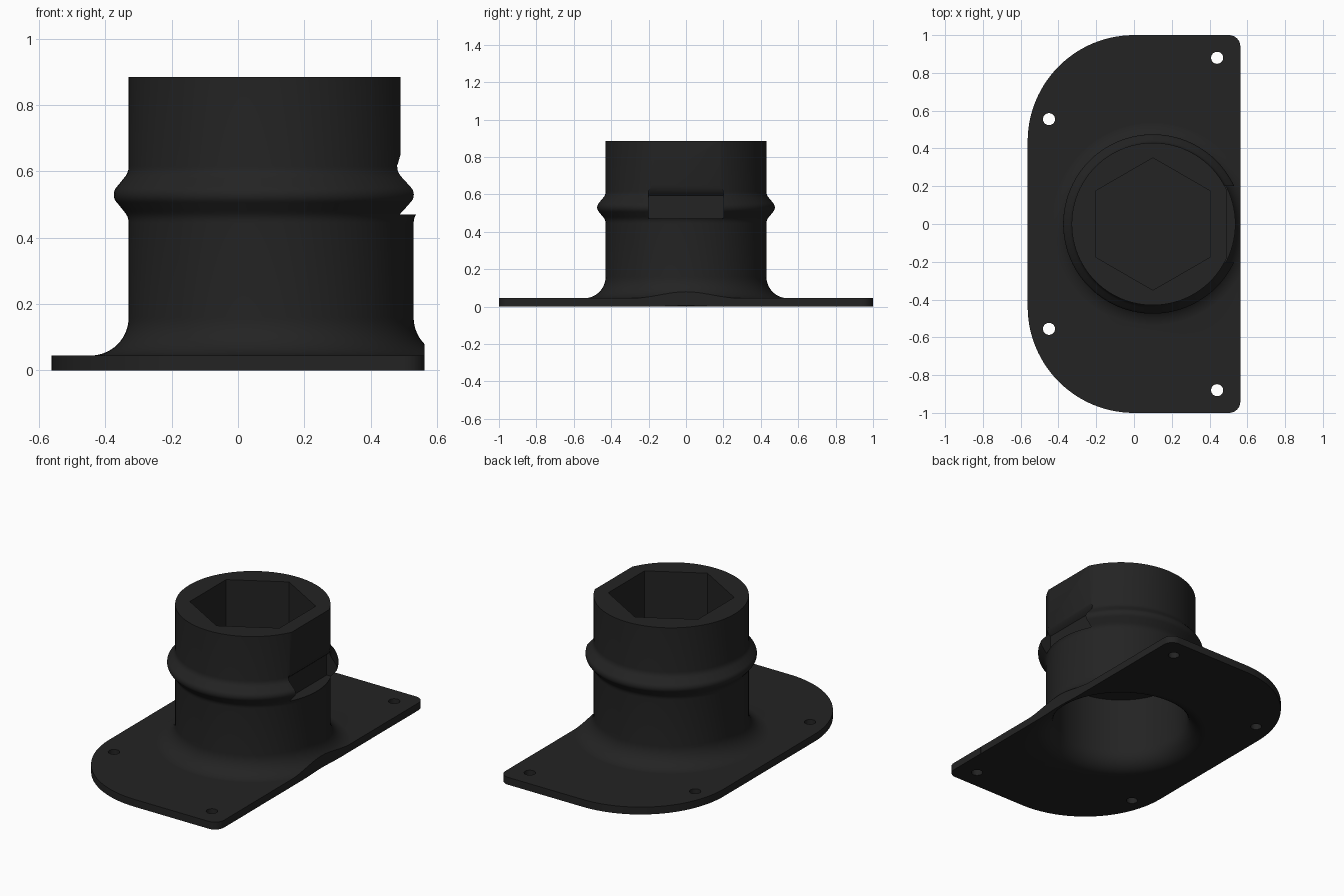
import bpy, bmesh, math
from mathutils import Matrix, Vector

if "Cube" in bpy.data.objects:
    bpy.data.objects.remove(bpy.data.objects["Cube"])

CX = 0.10        # tube axis
EDGE = 0.563     # half width of the plate
R = 0.43         # tube radius

mat = bpy.data.materials.new("charcoal")
mat.diffuse_color = (0.017, 0.017, 0.017, 1)
mat.use_nodes = True
mat.node_tree.nodes["Principled BSDF"].inputs["Base Color"].default_value = mat.diffuse_color


def make_object(name, bm):
    bmesh.ops.remove_doubles(bm, verts=bm.verts, dist=1e-5)
    bmesh.ops.recalc_face_normals(bm, faces=bm.faces)
    me = bpy.data.meshes.new(name)
    bm.to_mesh(me)
    bm.free()
    me.materials.append(mat)
    ob = bpy.data.objects.new(name, me)
    bpy.context.collection.objects.link(ob)
    return ob


def prism(name, points, offset):
    """Closed polygon of 3D points pushed along offset."""
    bm = bmesh.new()
    face = bm.faces.new([bm.verts.new(p) for p in points])
    new = bmesh.ops.extrude_face_region(bm, geom=[face], use_keep_orig=True)["geom"]
    bmesh.ops.translate(bm, vec=Vector(offset),
                        verts=[g for g in new if isinstance(g, bmesh.types.BMVert)])
    return make_object(name, bm)


def lathe(name, profile, steps=96):
    """Spin (radius, z) points about the tube axis."""
    bm = bmesh.new()
    vs = [bm.verts.new((CX + r, 0, z)) for r, z in profile]
    es = [bm.edges.new(p) for p in zip(vs, vs[1:])]
    bmesh.ops.spin(bm, geom=vs + es, cent=(CX, 0, 0), axis=(0, 0, 1),
                   angle=math.tau, steps=steps, use_merge=True)
    return make_object(name, bm)


def arc(cx, cy, r, a0, a1, n):
    return [(cx + r * math.cos(math.radians(a0 + (a1 - a0) * i / n)),
             cy + r * math.sin(math.radians(a0 + (a1 - a0) * i / n))) for i in range(n + 1)]


def polygon(x, y, z, r, n, start=0.0):
    return [(x + r * math.cos(start + math.tau * i / n),
             y + r * math.sin(start + math.tau * i / n), z) for i in range(n)]


# mounting plate: big rounded corners on the left, small on the right
outline = (arc(EDGE - 0.06, 0.94, 0.06, 0, 90, 8) + arc(0, 1 - EDGE, EDGE, 90, 180, 28)
           + arc(0, EDGE - 1, EDGE, 180, 270, 28) + arc(EDGE - 0.06, -0.94, 0.06, 270, 360, 8))
plate = prism("mounting_plate", [(x, y, 0) for x, y in outline], (0, 0, 0.045))

# tube with flared foot and rounded bead
foot = arc(0.545, 0.1595, 0.115, 270, 180, 14)
bead = (arc(R + 0.05, 0.445, 0.05, 180, 135, 4) + arc(R + 0.01, 0.53, 0.035, -45, 45, 8)
        + arc(R + 0.05, 0.615, 0.05, 225, 180, 4))
tube = lathe("spigot", [(0, 0.02), (0.545, 0.02)] + foot + bead + [(R, 0.885), (0, 0.885)])

# cutters
bore = lathe("bore_cutter", [(0, -0.1), (0.495, -0.1), (0.495, 0)]
             + arc(0.495, 0.11, 0.11, 270, 180, 10) + [(0.385, 0.44), (0, 0.44)])
hexagon = prism("hex_socket_cutter", polygon(CX, 0, 0.59, 0.35, 6, math.pi / 2), (0, 0, 0.5))
trim = prism("edge_trim_cutter", [(EDGE - 0.0004, -0.7, -0.05), (0.9, -0.7, -0.05),
             (0.9, 0.7, -0.05), (EDGE - 0.0004, 0.7, -0.05)], (0, 0, 0.4))
key = [(0.49, 1.0), (0.49, 0.65), (0.483, 0.625), (0.475, 0.608), (0.46, 0.595),
       (0.46, 0.47), (0.8, 0.47), (0.8, 1.0)]
keyway = prism("keyway_cutter", [(x, -0.2, z) for x, z in key], (0, 0.4, 0))
cutters = [trim, keyway, hexagon, bore]
for x, y in ((0.44, 0.88), (0.44, -0.88), (-0.45, 0.555), (-0.45, -0.555)):
    cutters.append(prism("screw_hole_cutter", polygon(x, y, -0.1, 0.032, 24), (0, 0, 0.3)))

# join tube to plate, then cut everything out
for ob, op in [(tube, 'UNION')] + [(c, 'DIFFERENCE') for c in cutters]:
    mod = plate.modifiers.new(ob.name, 'BOOLEAN')
    mod.operation = op
    mod.solver = 'EXACT'
    mod.object = ob
dg = bpy.context.evaluated_depsgraph_get()
result = bpy.data.meshes.new_from_object(plate.evaluated_get(dg))
plate.modifiers.clear()
plate.data = result
plate.name = "flanged_spigot"
for ob in [tube] + cutters:
    bpy.data.objects.remove(ob, do_unlink=True)

# smooth curves, crisp edges
bpy.context.view_layer.objects.active = plate
plate.select_set(True)
bpy.ops.object.shade_smooth_by_angle(angle=math.radians(30))
